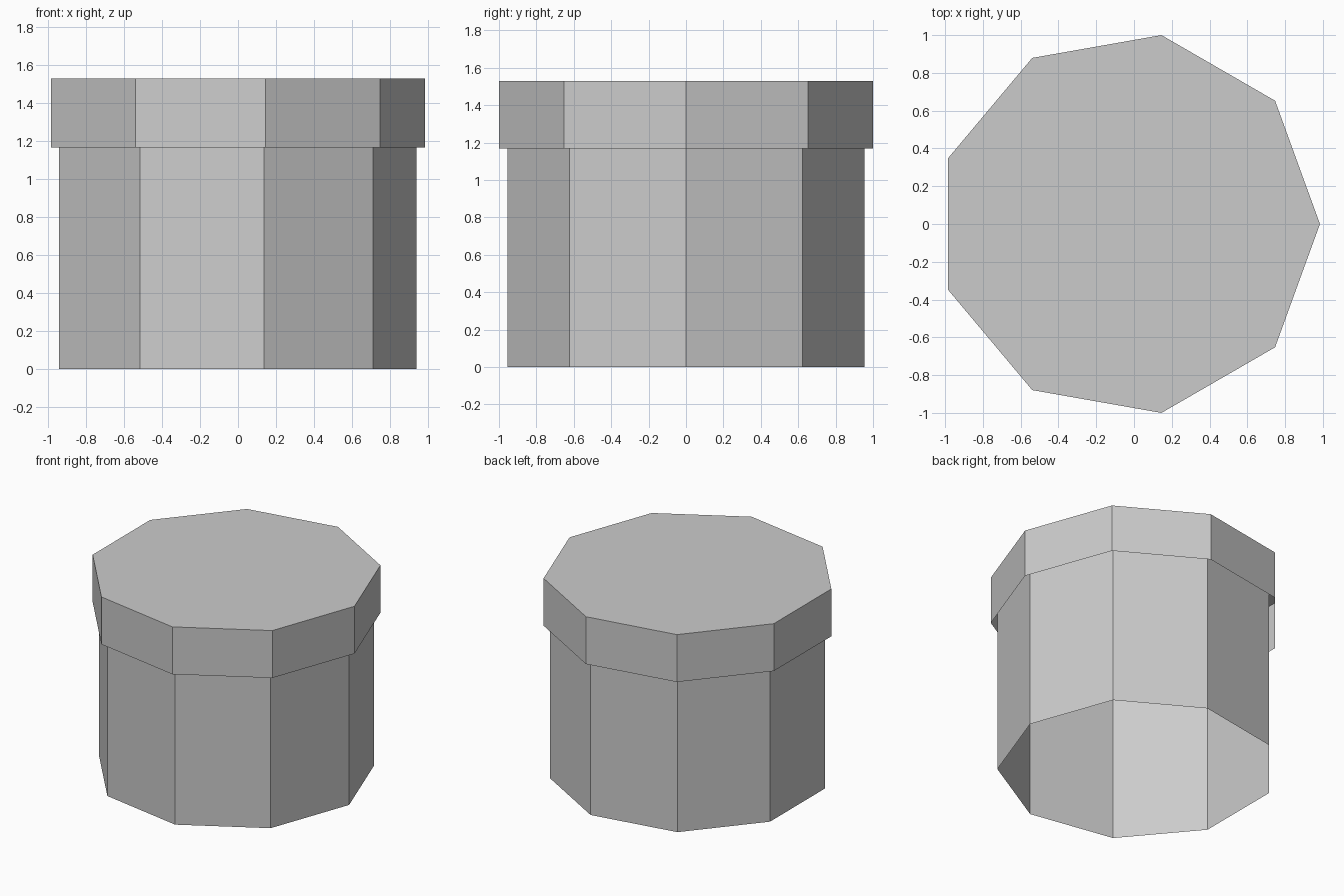
import bpy
import bmesh
from math import cos, sin, tau

cube = bpy.data.objects.get("Cube")
if cube:
    bpy.data.objects.remove(cube, do_unlink=True)

SIDES = 9
CENTRE_X = -0.031

grey = bpy.data.materials.new("light_grey")
grey.use_nodes = True
colour = (0.6, 0.6, 0.6, 1)
grey.diffuse_color = colour
grey.node_tree.nodes["Principled BSDF"].inputs["Base Color"].default_value = colour


def open_drum(name, radius, bottom, top, capped):
    """Thin-walled prism, open below, with an optional closed top."""
    bm = bmesh.new()
    rings = [[bm.verts.new((radius * cos(tau * i / SIDES), radius * sin(tau * i / SIDES), z))
              for i in range(SIDES)] for z in (bottom, top)]
    low, high = rings
    for i in range(SIDES):
        j = (i + 1) % SIDES
        bm.faces.new((low[i], low[j], high[j], high[i]))
    if capped:
        bm.faces.new(high)
    mesh = bpy.data.meshes.new(name)
    bm.to_mesh(mesh)
    bm.free()
    mesh.materials.append(grey)
    obj = bpy.data.objects.new(name, mesh)
    obj.location.x = CENTRE_X
    bpy.context.collection.objects.link(obj)
    return obj


# Body wall runs up inside the lid; the lid closes the top
open_drum("body", 0.97, 0, 1.52, False)
open_drum("lid", 1.0154, 1.168, 1.53, True)
